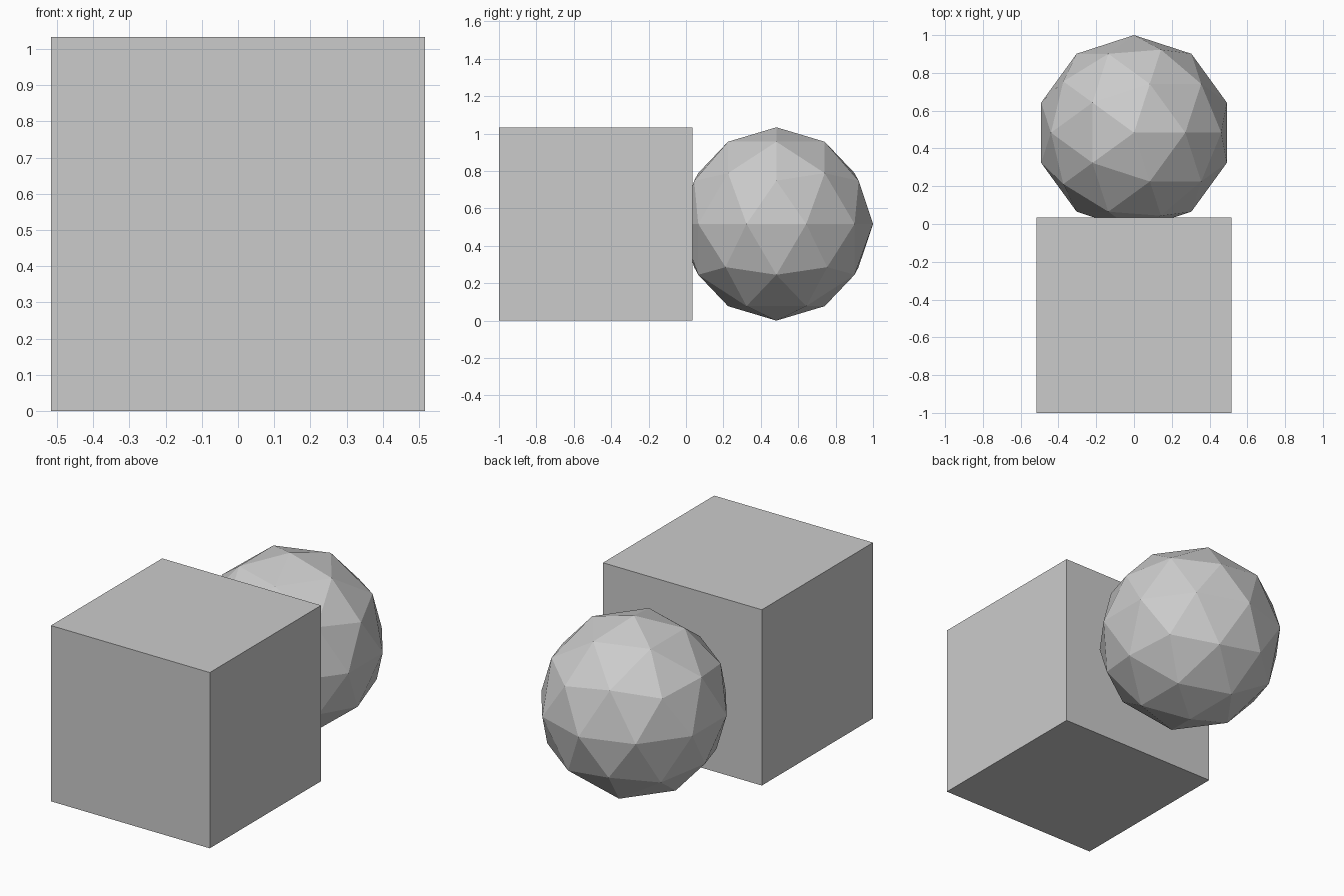
import bpy

if "Cube" in bpy.data.objects:
    bpy.data.objects.remove(bpy.data.objects["Cube"])

SIZE = 1.0335            # cube edge and ball diameter
HALF = SIZE / 2
OFFSET = 1.0 - HALF      # distance of each centre from the origin along y

# Cube block at the front
bpy.ops.mesh.primitive_cube_add(size=SIZE, location=(0, -OFFSET, HALF))
bpy.context.object.name = "cube_block"

# Faceted ball at the back, slightly sunk into the cube
bpy.ops.mesh.primitive_ico_sphere_add(subdivisions=2, radius=HALF, location=(0, OFFSET, HALF))
bpy.context.object.name = "faceted_ball"
